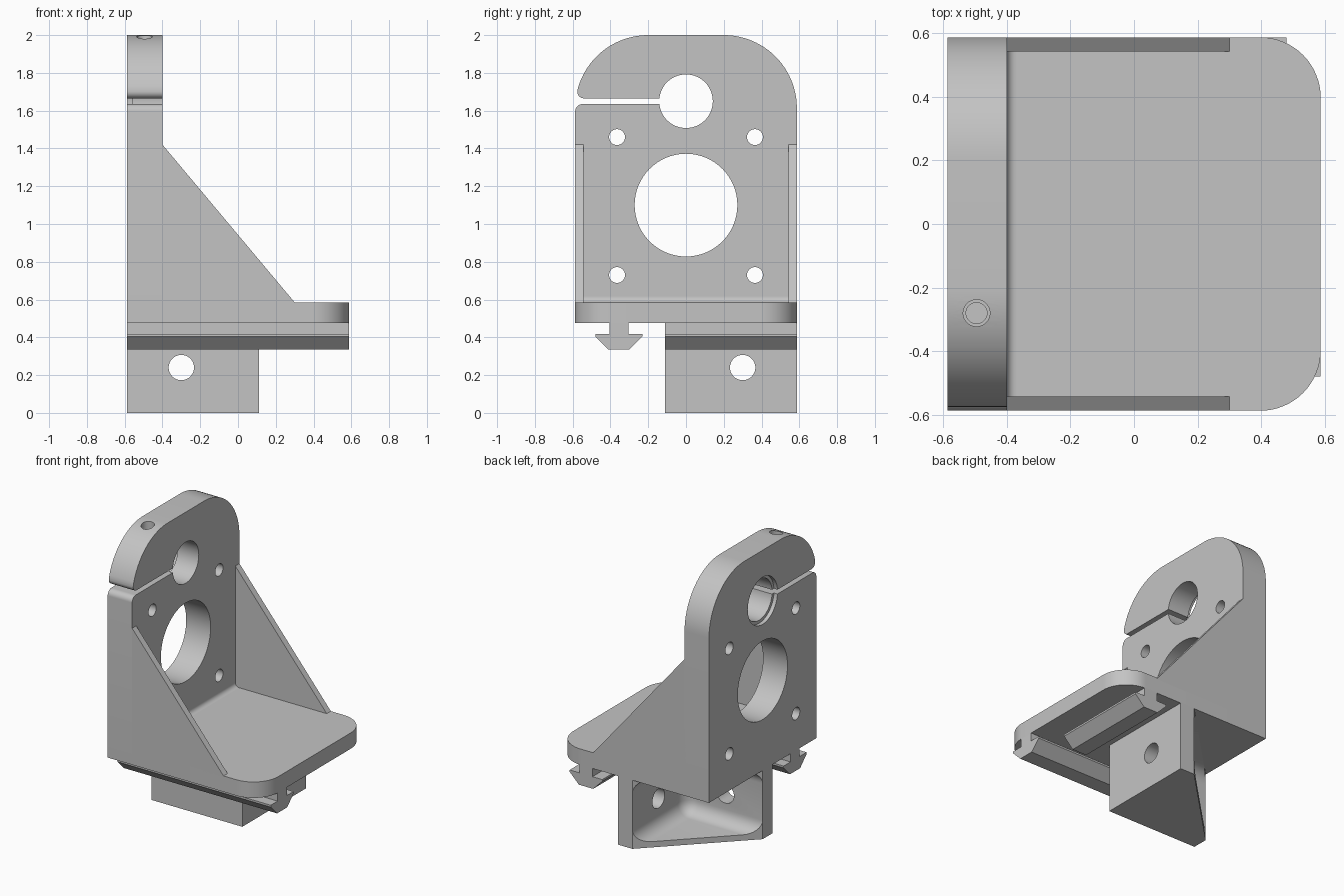
import bpy
import bmesh
from math import cos, sin, radians
from mathutils import Vector

if "Cube" in bpy.data.objects:
    bpy.data.objects.remove(bpy.data.objects["Cube"], do_unlink=True)

grey = bpy.data.materials.new("plain_grey")
grey.use_nodes = True
COLOUR = (0.55, 0.55, 0.55, 1)
grey.diffuse_color = COLOUR
grey.node_tree.nodes["Principled BSDF"].inputs["Base Color"].default_value = COLOUR

H = 0.587                      # half width of the bracket
DECK_LOW, DECK_TOP = 0.475, 0.585
PLATE_IN = -0.40               # inner face of the upright plate


def arc(cu, cv, r, start, end, n=16):
    angles = [radians(start + (end - start) * i / n) for i in range(n + 1)]
    return [(cu + r * cos(a), cv + r * sin(a)) for a in angles]


def prism(name, outline, axis, low, high):
    """Extrude a 2D outline along an axis; u, v are the two other axes in order."""
    place = {"x": lambda u, v: (low, u, v),
             "y": lambda u, v: (u, low, v),
             "z": lambda u, v: (u, v, low)}[axis]
    bm = bmesh.new()
    face = bm.faces.new([bm.verts.new(place(u, v)) for u, v in outline])
    moved = bmesh.ops.extrude_face_region(bm, geom=[face])["geom"]
    shift = Vector([high - low if axis == a else 0 for a in "xyz"])
    bmesh.ops.translate(bm, vec=shift, verts=[e for e in moved if isinstance(e, bmesh.types.BMVert)])
    bmesh.ops.recalc_face_normals(bm, faces=bm.faces)
    mesh = bpy.data.meshes.new(name)
    bm.to_mesh(mesh)
    bm.free()
    mesh.materials.append(grey)
    obj = bpy.data.objects.new(name, mesh)
    bpy.context.collection.objects.link(obj)
    return obj


def drill(cu, cv, r, axis, low, high):
    return prism("drill_cutter", arc(cu, cv, r, 0, 360, 64)[:-1], axis, low, high)


def activate(obj):
    bpy.ops.object.select_all(action="DESELECT")
    obj.select_set(True)
    bpy.context.view_layer.objects.active = obj


def cut(obj, cutters):
    for cutter in cutters:
        cutter.hide_render = True
        mod = obj.modifiers.new("cut", "BOOLEAN")
        mod.operation, mod.solver, mod.object = "DIFFERENCE", "EXACT", cutter
        activate(obj)
        bpy.ops.object.modifier_apply(modifier=mod.name)
        bpy.data.objects.remove(cutter, do_unlink=True)


# Upright plate with rounded shoulders and a clamp slit
outline = [(-H, DECK_LOW), (H, DECK_LOW)]
outline += arc(H - 0.387, 1.613, 0.387, 0, 90, 24)
outline += arc(0.387 - H, 1.613, 0.387, 90, 165, 24)
outline += arc(-0.54, 1.70, 0.035, 165, 270, 8)
outline += [(0, 1.665), (0, 1.635)]
outline += arc(0.04 - H, 1.595, 0.04, 90, 180, 8)
plate = prism("upright_plate", outline, "x", -H, PLATE_IN)

holes = [drill(0, 1.65, 0.142, "x", -1, 0),        # rod bore
         drill(0, 1.65, 0.163, "x", -1, -0.56),    # shallow counterbore
         drill(0, 1.10, 0.272, "x", -1, 0)]        # large opening
holes += [drill(y, z, 0.042, "x", -1, 0) for y in (-0.365, 0.365) for z in (0.73, 1.46)]
holes += [drill(-0.495, -0.28, 0.033, "z", 1.45, 2.1),   # clamp screw
          drill(-0.495, -0.28, 0.042, "z", 1.93, 2.1)]
cut(plate, holes)

# Deck with two rounded outer corners
R = 0.19
deck_outline = [(PLATE_IN - 0.02, -H)]
deck_outline += arc(H - R, R - H, R, -90, 0)
deck_outline += arc(H - R, H - R, R, 0, 90)
deck_outline += [(PLATE_IN - 0.02, H)]
deck = prism("deck", deck_outline, "z", DECK_LOW, DECK_TOP)

# Fillet between deck and plate
F = 0.03
fillet = prism("inner_fillet",
               [(PLATE_IN - 0.01, DECK_TOP - 0.01), (PLATE_IN + F, DECK_TOP - 0.01)]
               + arc(PLATE_IN + F, DECK_TOP + F, F, 270, 180, 8)
               + [(PLATE_IN - 0.01, DECK_TOP + F)], "y", -0.56, 0.56)

# Side gussets
gussets = []
for side, low, high in (("right", -H, -0.542), ("left", 0.542, H)):
    gussets.append(prism(side + "_gusset",
                         [(PLATE_IN - 0.01, DECK_TOP - 0.01), (0.30, DECK_TOP - 0.01),
                          (0.30, DECK_TOP), (PLATE_IN, 1.42), (PLATE_IN - 0.01, 1.42)],
                         "y", low, high))

# T-slot rails under the deck
C = 0.355
half = [(0.05, 0.48), (0.05, 0.418), (0.125, 0.418), (0.125, 0.405), (0.055, 0.335)]
profile = half + [(-u, v) for u, v in reversed(half)]
front_rail = prism("front_rail", [(u - C, v) for u, v in profile], "x", -H, H)
side_rail = prism("side_rail", [(u + C, v) for u, v in profile], "y", -0.11, H)

# Corner foot: two walls joined by a triangular floor, hollowed by a rounded pocket
E = 0.11
foot = prism("corner_foot", [(E, -E), (E, H), (0, H), (-H, 0), (-H, -E)], "z", 0, 0.48)
pocket = prism("pocket_cutter", [(-1, 0), (0, 0), (0, 1), (-1, 1)], "z", 0.04, DECK_LOW)
bevel = pocket.modifiers.new("round", "BEVEL")
bevel.width, bevel.segments = 0.09, 8
activate(pocket)
bpy.ops.object.modifier_apply(modifier=bevel.name)
cut(foot, [pocket,
           drill(-0.30, 0.24, 0.067, "y", -0.5, 0.5),
           drill(0.30, 0.24, 0.067, "x", -0.5, 0.5)])

# Smooth the curved surfaces, keep edges sharp
for obj in [plate, deck, fillet, front_rail, side_rail, foot] + gussets:
    activate(obj)
    bpy.ops.object.shade_smooth_by_angle(angle=radians(30))
